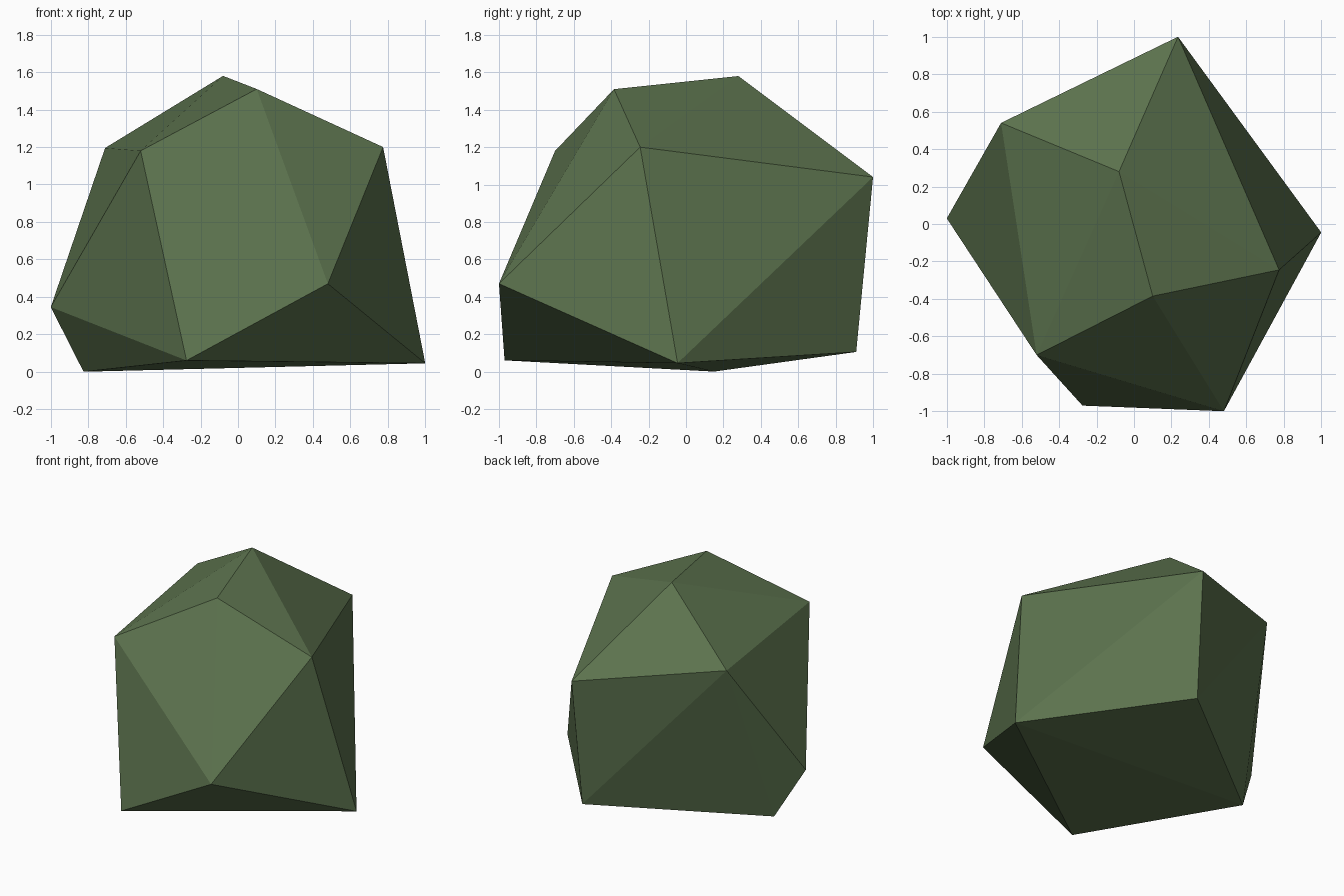
import bpy
import bmesh

if "Cube" in bpy.data.objects:
    bpy.data.objects.remove(bpy.data.objects["Cube"])

# Corner points of the boulder, from the crown down to the base
corners = [
    (-0.08, 0.28, 1.58), (0.10, -0.385, 1.51),                          # crown
    (0.775, -0.245, 1.20), (-0.52, -0.70, 1.18),
    (-0.71, 0.54, 1.195), (0.235, 1.0, 1.04),                           # shoulder
    (-1.0, 0.03, 0.345), (0.48, -1.0, 0.47),                            # girdle
    (-0.275, -0.97, 0.06), (1.0, -0.045, 0.045),
    (-0.825, 0.15, 0.0), (0.21, 0.91, 0.105),                           # base
]

# Mossy stone colour
green = bpy.data.materials.new("moss_green")
green.diffuse_color = (0.107, 0.171, 0.076, 1.0)
green.use_nodes = True
green.node_tree.nodes["Principled BSDF"].inputs["Base Color"].default_value = green.diffuse_color

# Faceted boulder: convex skin over the corners, flat shaded
bm = bmesh.new()
for co in corners:
    bm.verts.new(co)
bmesh.ops.convex_hull(bm, input=bm.verts[:])
bmesh.ops.recalc_face_normals(bm, faces=bm.faces[:])
mesh = bpy.data.meshes.new("boulder")
bm.to_mesh(mesh)
bm.free()
mesh.materials.append(green)

boulder = bpy.data.objects.new("boulder", mesh)
bpy.context.collection.objects.link(boulder)
